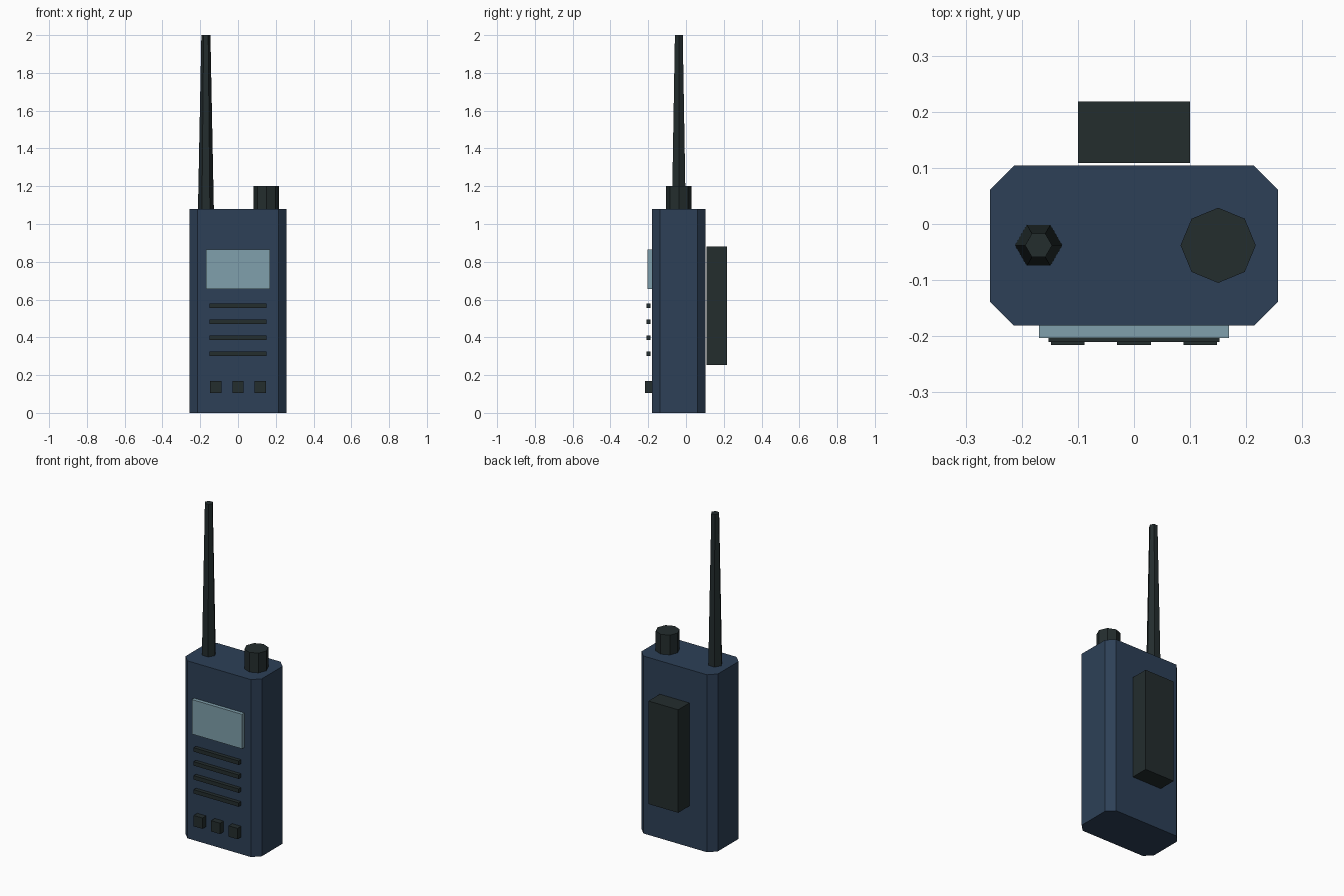
import bpy
import bmesh
from math import pi

if "Cube" in bpy.data.objects:
    bpy.data.objects.remove(bpy.data.objects["Cube"], do_unlink=True)


def make_material(name, rgb):
    mat = bpy.data.materials.new(name)
    mat.use_nodes = True
    mat.diffuse_color = (*rgb, 1)
    mat.node_tree.nodes["Principled BSDF"].inputs["Base Color"].default_value = (*rgb, 1)
    return mat


navy = make_material("navy casing", (0.026, 0.051, 0.095))
black = make_material("dark rubber", (0.017, 0.026, 0.027))
glass = make_material("pale blue screen", (0.216, 0.352, 0.413))


def finish(bm, name, mat):
    mesh = bpy.data.meshes.new(name)
    bm.to_mesh(mesh)
    bm.free()
    mesh.materials.append(mat)
    obj = bpy.data.objects.new(name, mesh)
    bpy.context.collection.objects.link(obj)
    return obj


def box(name, mat, x, y, z, chamfer=0):
    """Box between (min, max) pairs, with optional chamfered upright edges."""
    bm = bmesh.new()
    bmesh.ops.create_cube(bm, size=1)
    for v in bm.verts:
        v.co = [lo + (hi - lo) * (c + 0.5) for c, (lo, hi) in zip(v.co, (x, y, z))]
    if chamfer:
        upright = [e for e in bm.edges
                   if abs(e.verts[0].co.z - e.verts[1].co.z) > 0.1]
        bmesh.ops.bevel(bm, geom=upright, offset=chamfer, offset_type='OFFSET',
                        segments=1, affect='EDGES')
    return finish(bm, name, mat)


def post(name, mat, x, y, z, sides, r_low, r_high):
    """Upright tapered prism with a corner pointing along x."""
    bm = bmesh.new()
    bmesh.ops.create_cone(bm, cap_ends=True, segments=sides, radius1=r_low,
                          radius2=r_high, depth=z[1] - z[0])
    # Turn so that a corner lies on the x axis
    start = max(bm.verts, key=lambda v: v.co.x)
    if abs(start.co.y) > 1e-4:
        from mathutils import Matrix
        bmesh.ops.rotate(bm, verts=bm.verts, matrix=Matrix.Rotation(pi / sides, 3, 'Z'))
    bmesh.ops.translate(bm, verts=bm.verts, vec=(x, y, sum(z) / 2))
    return finish(bm, name, mat)


# Casing and belt clip
FRONT, TOP = -0.181, 1.08
box("casing", navy, (-0.257, 0.257), (FRONT, 0.104), (0, TOP), chamfer=0.043)
box("belt_clip", black, (-0.1, 0.1), (0.109, 0.218), (0.253, 0.88))

# Screen
box("screen", glass, (-0.169, 0.169), (-0.203, FRONT), (0.655, 0.865))

# Speaker bars
for i in range(4):
    z = 0.312 + i * 0.085
    box(f"speaker_bar_{i + 1}", black, (-0.152, 0.152), (-0.21, -0.187),
        (z - 0.012, z + 0.012))

# Buttons
for i in range(3):
    x = (i - 1) * 0.118
    box(f"button_{i + 1}", black, (x - 0.03, x + 0.03), (-0.216, FRONT), (0.104, 0.17))

# Antenna and volume knob
post("antenna", black, -0.17, -0.038, (TOP, 2), 6, 0.042, 0.024)
post("volume_knob", black, 0.15, -0.038, (TOP, 1.2), 8, 0.067, 0.067)
